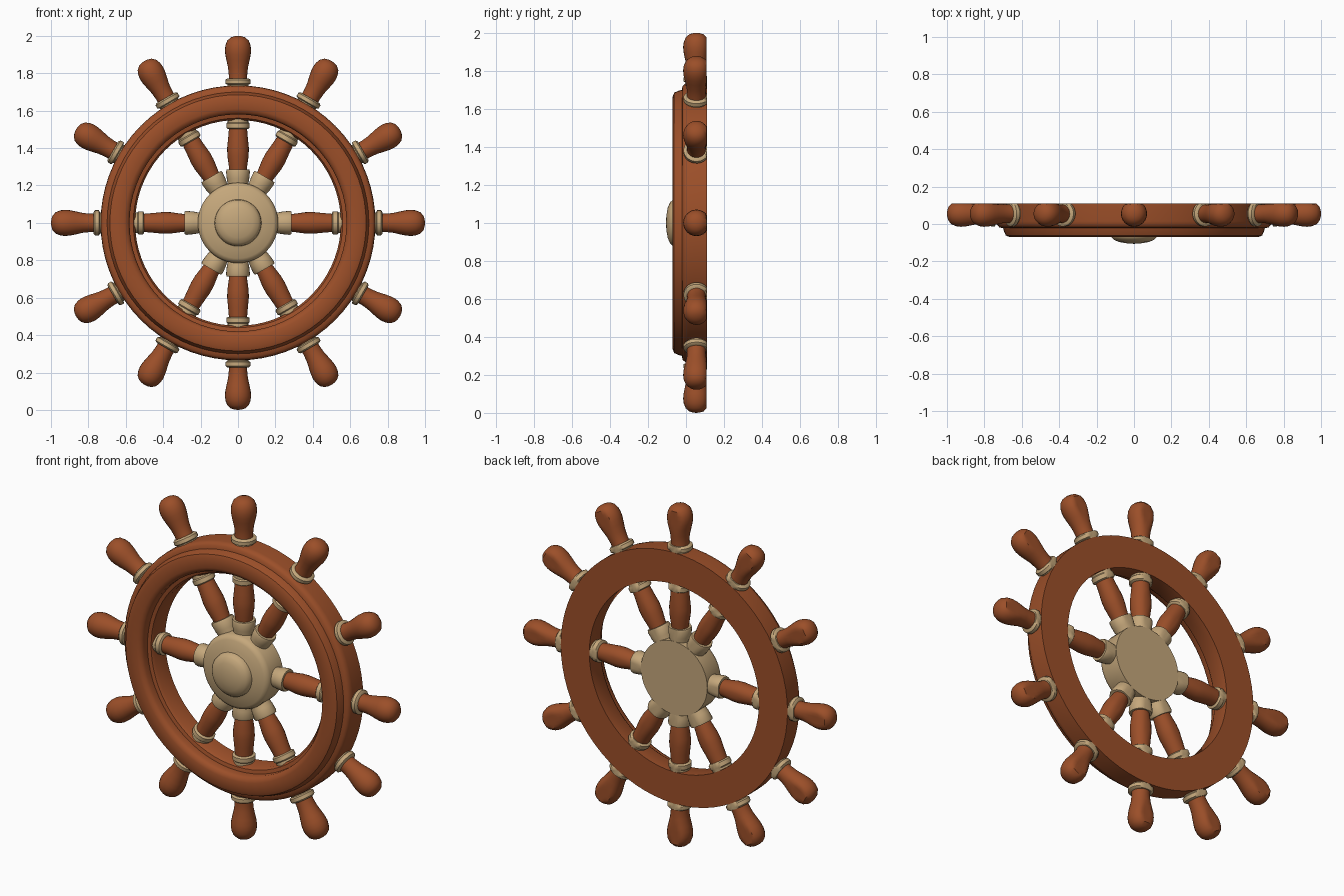
import bpy, bmesh
from math import sin, cos, radians, tau
from mathutils import Vector

if "Cube" in bpy.data.objects:
    bpy.data.objects.remove(bpy.data.objects["Cube"])

BACK = 0.11                        # flat back plane
SPOKE_AXIS = Vector((0, 0.055, 1))  # depth and height of the spoke axes
CENTRE = Vector((0, 0, 1))


def material(name, color):
    m = bpy.data.materials.new(name)
    m.use_nodes = True
    m.diffuse_color = (*color, 1)
    m.node_tree.nodes["Principled BSDF"].inputs["Base Color"].default_value = (*color, 1)
    return m


wood = material("red brown wood", (0.33, 0.078, 0.022))
brass = material("pale brass", (0.56, 0.39, 0.20))


def lathe(name, profile, axis, origin, mat, sides, closed=False, back=BACK):
    """Turn (radius, distance) points about an axis and flatten the back."""
    axis = Vector(axis).normalized()
    u = axis.orthogonal().normalized()
    v = axis.cross(u)
    bm = bmesh.new()
    rings = []
    for r, t in profile:
        ring = []
        for i in range(sides):
            a = tau * i / sides
            p = origin + axis * t + (u * cos(a) + v * sin(a)) * r
            p.y = min(p.y, back)
            ring.append(bm.verts.new(p))
        rings.append(ring)
    pairs = list(zip(rings, rings[1:]))
    if closed:
        pairs.append((rings[-1], rings[0]))
    for a, b in pairs:
        for i in range(sides):
            j = (i + 1) % sides
            bm.faces.new((a[i], a[j], b[j], b[i]))
    if not closed:
        bm.faces.new(rings[0])
        bm.faces.new(rings[-1])
    bmesh.ops.remove_doubles(bm, verts=bm.verts, dist=0.0001)
    bmesh.ops.recalc_face_normals(bm, faces=bm.faces)
    mesh = bpy.data.meshes.new(name)
    bm.to_mesh(mesh)
    bm.free()
    mesh.materials.append(mat)
    mesh.shade_smooth()
    mesh.set_sharp_from_angle(angle=radians(40))
    obj = bpy.data.objects.new(name, mesh)
    bpy.context.collection.objects.link(obj)
    return obj


# Rim with a raised moulding on the front
rim = [(0.55, 0.11), (0.55, 0.01), (0.56, -0.005), (0.58, -0.01),
       (0.58, -0.045), (0.59, -0.062), (0.61, -0.07), (0.665, -0.07),
       (0.685, -0.062), (0.695, -0.04), (0.70, -0.022), (0.72, -0.018),
       (0.732, -0.005), (0.735, 0.015), (0.735, 0.11)]
lathe("rim", rim, (0, 1, 0), CENTRE, wood, 72, closed=True)

# Hub drum with a domed boss
hub = [(0, 0.11), (0.215, 0.11), (0.215, -0.005), (0.207, -0.025),
       (0.19, -0.035), (0.14, -0.046), (0.125, -0.05), (0.122, -0.068),
       (0.108, -0.084), (0.08, -0.096), (0.04, -0.103), (0, -0.106)]
lathe("hub", hub, (0, 1, 0), CENTRE, brass, 48)

# Turned profiles along each spoke
socket = [(0.05, 0.15), (0.055, 0.21), (0.06, 0.235), (0.064, 0.275), (0.06, 0.286)]
spoke = [(0.045, 0.27), (0.05, 0.31), (0.057, 0.36), (0.058, 0.40),
         (0.053, 0.45), (0.048, 0.51)]
inner_collar = [(0.054, 0.502), (0.062, 0.508), (0.062, 0.532), (0.055, 0.538),
                (0.055, 0.57)]
outer_collar = [(0.056, 0.70), (0.056, 0.738), (0.068, 0.744), (0.068, 0.764),
                (0.058, 0.772)]
handle = [(0.05, 0.75), (0.049, 0.79), (0.053, 0.83), (0.062, 0.87), (0.068, 0.90),
          (0.07, 0.925), (0.067, 0.95), (0.057, 0.975), (0.038, 0.992),
          (0.018, 0.998), (0, 1.0)]

for k in range(12):
    a = radians(30 * k)
    direction = (cos(a), 0, sin(a))
    parts = [("outer_collar", outer_collar, brass, 0.1095),
             ("handle", handle, wood, 0.1085)]
    # The four shallow diagonals carry only an outer handle
    if k not in (1, 5, 7, 11):
        parts += [("hub_socket", socket, brass, 0.1095),
                  ("spoke", spoke, wood, 0.1085),
                  ("inner_collar", inner_collar, brass, 0.1095)]
    for name, profile, mat, back in parts:
        lathe(f"{name}_{k + 1}", profile, direction, SPOKE_AXIS, mat, 24, back=back)
